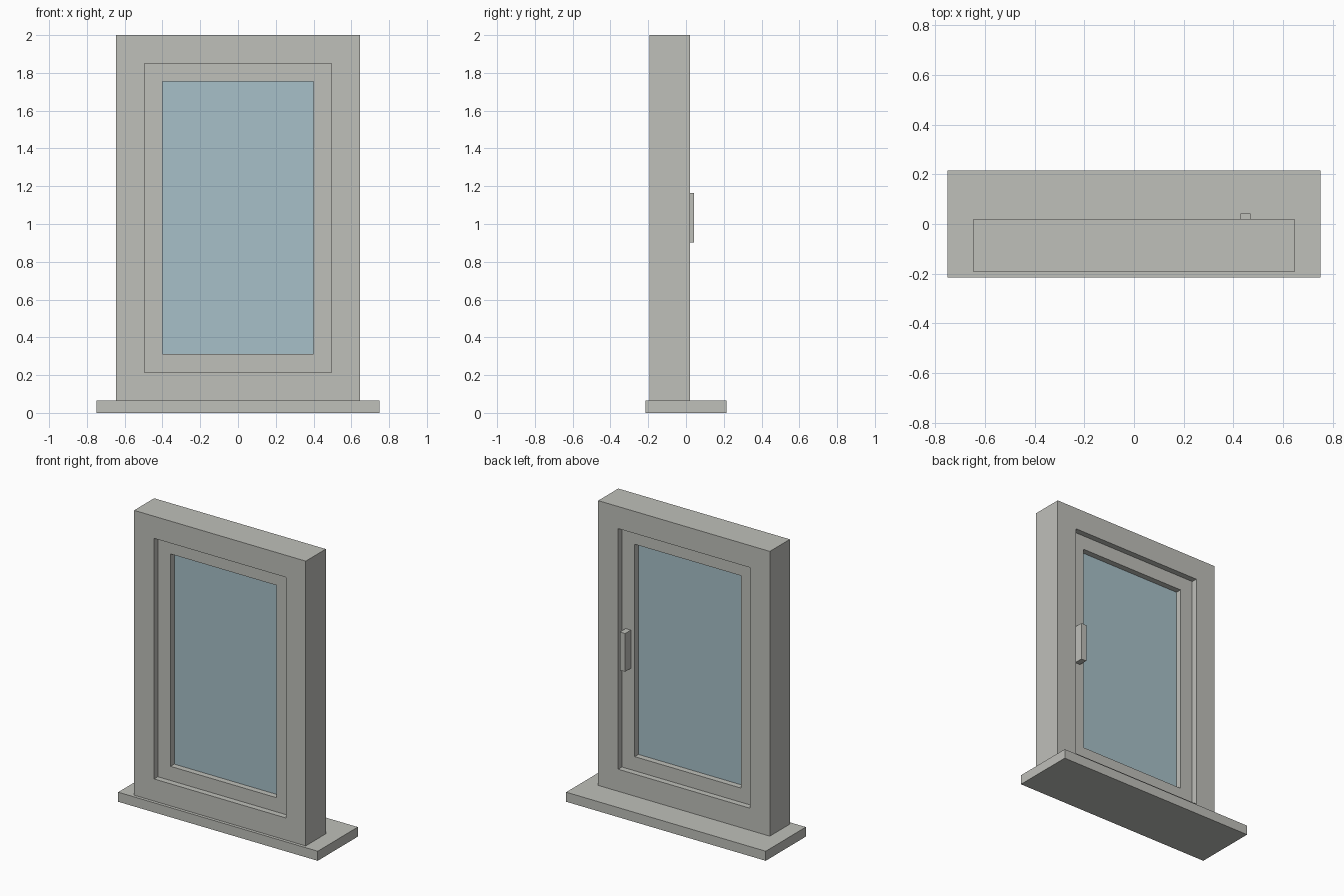
import bpy
import bmesh
from mathutils import Vector

old = bpy.data.objects.get("Cube")
if old:
    bpy.data.objects.remove(old, do_unlink=True)


def make_material(name, color):
    mat = bpy.data.materials.new(name)
    mat.use_nodes = True
    mat.diffuse_color = color
    mat.node_tree.nodes["Principled BSDF"].inputs["Base Color"].default_value = color
    return mat


def finish(name, bm, mat):
    bmesh.ops.recalc_face_normals(bm, faces=bm.faces)
    mesh = bpy.data.meshes.new(name)
    bm.to_mesh(mesh)
    bm.free()
    mesh.materials.append(mat)
    obj = bpy.data.objects.new(name, mesh)
    bpy.context.collection.objects.link(obj)
    return obj


def box(name, low, high, mat):
    """Box between two opposite corners."""
    low, high = Vector(low), Vector(high)
    bm = bmesh.new()
    bmesh.ops.create_cube(bm, size=1)
    bmesh.ops.scale(bm, vec=high - low, verts=bm.verts)
    bmesh.ops.translate(bm, vec=(low + high) / 2, verts=bm.verts)
    return finish(name, bm, mat)


def ring(name, half, bottom, top, width, front, back, mat):
    """Rectangular frame of even width with mitred corners."""
    bm = bmesh.new()

    def loop(inset, y):
        x, z0, z1 = half - inset, bottom + inset, top - inset
        return [bm.verts.new((px, y, pz))
                for px, pz in ((-x, z0), (x, z0), (x, z1), (-x, z1))]

    loops = [loop(0, front), loop(width, front), loop(width, back), loop(0, back)]
    for a, b in zip(loops, loops[1:] + loops[:1]):
        for i in range(4):
            j = (i + 1) % 4
            bm.faces.new((a[i], a[j], b[j], b[i]))
    return finish(name, bm, mat)


grey = make_material("warm_grey", (0.52, 0.525, 0.49, 1))
blue = make_material("glass_blue", (0.386, 0.527, 0.578, 1))

# Main levels
SILL_TOP, TOP = 0.065, 2.0
FRONT, BACK = -0.194, 0.021
STEP = 0.04                      # recess of sash in frame, and glass in sash
FRAME_W, SASH_W = 0.15, 0.096
HALF = 0.645

# Sill board
box("sill", (-0.75, -0.215, 0), (0.75, 0.215, SILL_TOP), grey)

# Fixed outer frame
ring("outer_frame", HALF, SILL_TOP, TOP, FRAME_W, FRONT, BACK, grey)

# Opening sash, recessed on both faces
sash_half = HALF - FRAME_W
sash_low, sash_high = SILL_TOP + FRAME_W, TOP - FRAME_W
ring("sash", sash_half, sash_low, sash_high, SASH_W,
     FRONT + STEP, BACK - STEP, grey)

# Glass pane
glass_half = sash_half - SASH_W
box("glass_pane", (-glass_half, FRONT + 2 * STEP, sash_low + SASH_W),
    (glass_half, BACK - 2 * STEP, sash_high - SASH_W), blue)

# Handle on the inner face of the sash
box("handle", (0.428, BACK - STEP, 0.903), (0.468, 0.042, 1.163), grey)
